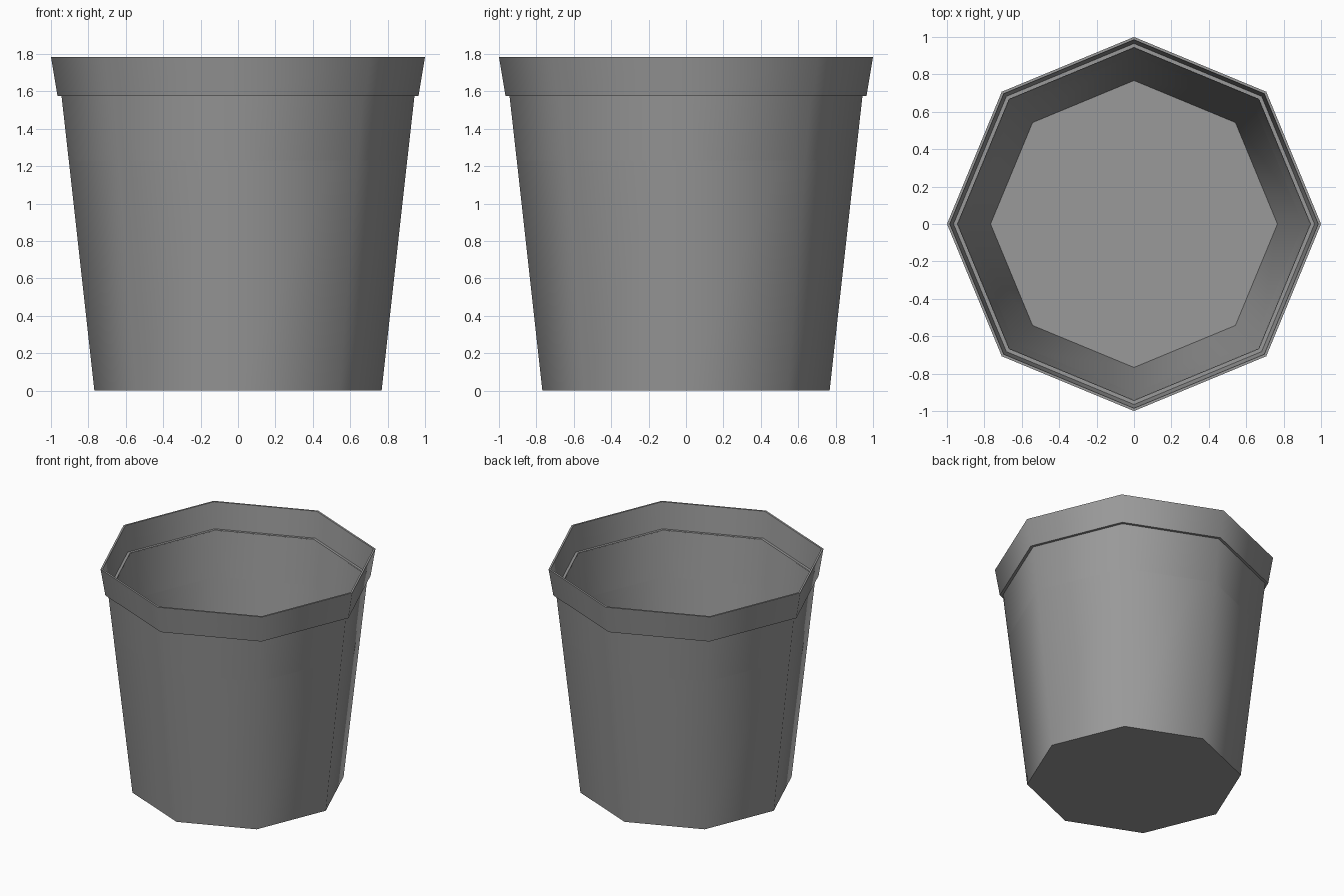
import bpy, bmesh, math

SIDES = 8

cube = bpy.data.objects.get("Cube")
if cube:
    bpy.data.objects.remove(cube, do_unlink=True)

# Plain grey plastic
grey = bpy.data.materials.new("plastic_grey")
grey.use_nodes = True
colour = (0.32, 0.32, 0.32, 1)
grey.diffuse_color = colour
grey.node_tree.nodes["Principled BSDF"].inputs["Base Color"].default_value = colour

# Thin-walled profile (radius, height): outside, lip, inner ledge, inside
profile = [(0.768, 0), (0.943, 1.575), (0.965, 1.575), (1, 1.785),
           (0.985, 1.785), (0.965, 1.58), (0.944, 1.58), (0.767, 0.005)]


def ring(bm, radius, height):
    step = 2 * math.pi / SIDES
    return [bm.verts.new((radius * math.cos(i * step), radius * math.sin(i * step), height))
            for i in range(SIDES)]


# Pot: stacked rings, closed by the base and the inner floor
bm = bmesh.new()
rings = [ring(bm, r, z) for r, z in profile]
for low, high in zip(rings, rings[1:]):
    for i in range(SIDES):
        j = (i + 1) % SIDES
        bm.faces.new((low[i], low[j], high[j], high[i]))
bm.faces.new(rings[0][::-1])
bm.faces.new(rings[-1])

mesh = bpy.data.meshes.new("pot")
bm.to_mesh(mesh)
bm.free()
mesh.materials.append(grey)
pot = bpy.data.objects.new("pot", mesh)
bpy.context.collection.objects.link(pot)

# Smooth around the sides, sharp at the lip, ledge and base
bpy.ops.object.select_all(action="DESELECT")
pot.select_set(True)
bpy.context.view_layer.objects.active = pot
bpy.ops.object.shade_smooth_by_angle(angle=math.radians(50))
